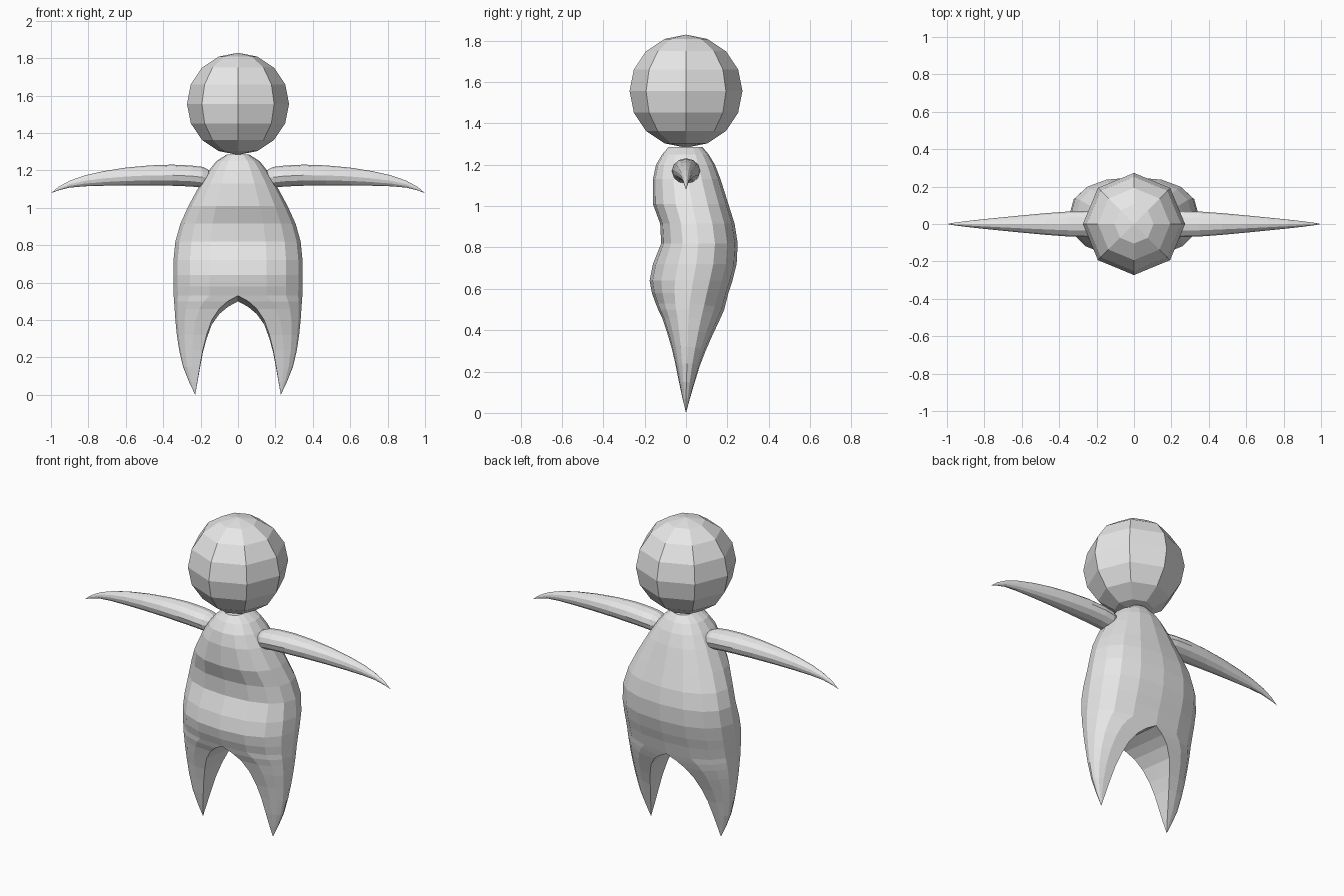
import bpy, bmesh, math

if "Cube" in bpy.data.objects:
    bpy.data.objects.remove(bpy.data.objects["Cube"])

grey = bpy.data.materials.new("plain_grey")
grey.diffuse_color = (0.8, 0.8, 0.8, 1)
grey.use_nodes = True
grey.node_tree.nodes["Principled BSDF"].inputs["Base Color"].default_value = grey.diffuse_color


def finish(name, bm):
    bmesh.ops.remove_doubles(bm, verts=bm.verts, dist=0.0005)
    bmesh.ops.recalc_face_normals(bm, faces=bm.faces)
    mesh = bpy.data.meshes.new(name)
    bm.to_mesh(mesh)
    bm.free()
    mesh.materials.append(grey)
    obj = bpy.data.objects.new(name, mesh)
    bpy.context.collection.objects.link(obj)
    return obj


def add_mirror(bm):
    """Copy the half mesh to the other side of x = 0."""
    copy = bmesh.ops.duplicate(bm, geom=bm.verts[:] + bm.edges[:] + bm.faces[:])
    for v in copy["geom"]:
        if isinstance(v, bmesh.types.BMVert):
            v.co.x = -v.co.x


def power(v, e):
    return math.copysign(abs(v) ** e, v)


# Head: eight-sided ball
bm = bmesh.new()
bmesh.ops.create_uvsphere(bm, u_segments=8, v_segments=8, radius=0.273)
for v in bm.verts:
    v.co.z += 1.556
finish("head", bm)

# Torso sections: height, half width, front y, side y, back y
TORSO = [
    (1.285, 0.06, -0.085, 0.0, 0.08),
    (1.25, 0.115, -0.115, 0.0, 0.11),
    (1.20, 0.155, -0.145, 0.0, 0.14),
    (1.13, 0.20, -0.16, 0.01, 0.167),
    (1.01, 0.265, -0.16, 0.03, 0.205),
    (0.915, 0.308, -0.125, 0.05, 0.235),
    (0.82, 0.335, -0.12, 0.06, 0.25),
    (0.72, 0.345, -0.16, 0.05, 0.245),
    (0.64, 0.346, -0.176, 0.035, 0.225),
    (0.58, 0.345, -0.165, 0.025, 0.205),
    (0.53, 0.344, -0.147, 0.018, 0.185),
]
# Leg sections: height, inner x, outer x, front y, side y, back y
LEG = [
    (0.50, 0.055, 0.342, -0.135, 0.015, 0.172),
    (0.46, 0.10, 0.339, -0.115, 0.012, 0.155),
    (0.40, 0.14, 0.335, -0.095, 0.01, 0.128),
    (0.32, 0.168, 0.327, -0.071, 0.008, 0.095),
    (0.24, 0.188, 0.315, -0.052, 0.005, 0.066),
    (0.15, 0.204, 0.294, -0.034, 0.002, 0.04),
    (0.07, 0.217, 0.262, -0.017, 0, 0.018),
    (0.0, 0.229, 0.229, 0, 0, 0),
]
N = 8


def half_section(bm, z, inner, outer, front, side, back, drop=0.0):
    points = []
    for j in range(N + 1):
        t = math.pi * j / N
        x = inner + (outer - inner) * power(math.sin(t), 0.85)
        c = power(math.cos(t), 0.9)
        y = side + c * (front - side if c > 0 else side - back) if c > 0 else side - c * (back - side)
        # the rear inner edge of the crotch hangs slightly lower
        points.append(bm.verts.new((x, y, z - drop * max(0, (j - 4) / 4))))
    return points


# Body: half torso running into one pointed leg, then mirrored
bm = bmesh.new()
rings = [half_section(bm, z, 0, w, f, s, b, 0.03 if z < 0.54 else 0)
         for z, w, f, s, b in TORSO]
rings += [half_section(bm, *row, drop=0.03 * row[0] / 0.5) for row in LEG]
for a, b in zip(rings, rings[1:]):
    for j in range(N):
        bm.faces.new((a[j], a[j + 1], b[j + 1], b[j]))
# Inner leg and crotch surface
first = len(TORSO) - 1
for a, b in zip(rings[first:], rings[first + 1:]):
    rows = []
    for ring in (a, b):
        mids = [bm.verts.new(ring[0].co.lerp(ring[N].co, k / 4)) for k in (1, 2, 3)]
        rows.append([ring[0], *mids, ring[N]])
    for k in range(4):
        bm.faces.new((rows[0][k], rows[0][k + 1], rows[1][k + 1], rows[1][k]))
# Neck cap
bm.faces.new(rings[0])
add_mirror(bm)
bmesh.ops.dissolve_degenerate(bm, dist=0.0005, edges=bm.edges)
finish("body", bm)

# Arm sections: x, lower z, upper z, half depth
ARM = [
    (0.145, 1.15, 1.18, 0.02),
    (0.16, 1.12, 1.205, 0.05),
    (0.19, 1.108, 1.219, 0.066),
    (0.25, 1.114, 1.226, 0.07),
    (0.35, 1.118, 1.231, 0.067),
    (0.47, 1.12, 1.227, 0.058),
    (0.60, 1.12, 1.215, 0.046),
    (0.72, 1.118, 1.196, 0.034),
    (0.82, 1.115, 1.173, 0.024),
    (0.90, 1.108, 1.145, 0.015),
    (0.96, 1.093, 1.112, 0.007),
    (1.0, 1.078, 1.078, 0),
]
for name, sign in (("right_arm", 1), ("left_arm", -1)):
    bm = bmesh.new()
    rings = []
    for x, low, high, depth in ARM:
        rings.append([bm.verts.new((sign * x, depth * math.cos(a),
                                    (low + high) / 2 + (high - low) / 2 * math.sin(a)))
                      for a in (2 * math.pi * k / 12 for k in range(12))])
    for a, b in zip(rings, rings[1:]):
        for k in range(12):
            m = (k + 1) % 12
            bm.faces.new((a[k], a[m], b[m], b[k]))
    bm.faces.new(rings[0])
    bmesh.ops.dissolve_degenerate(bm, dist=0.0005, edges=bm.edges)
    finish(name, bm)
